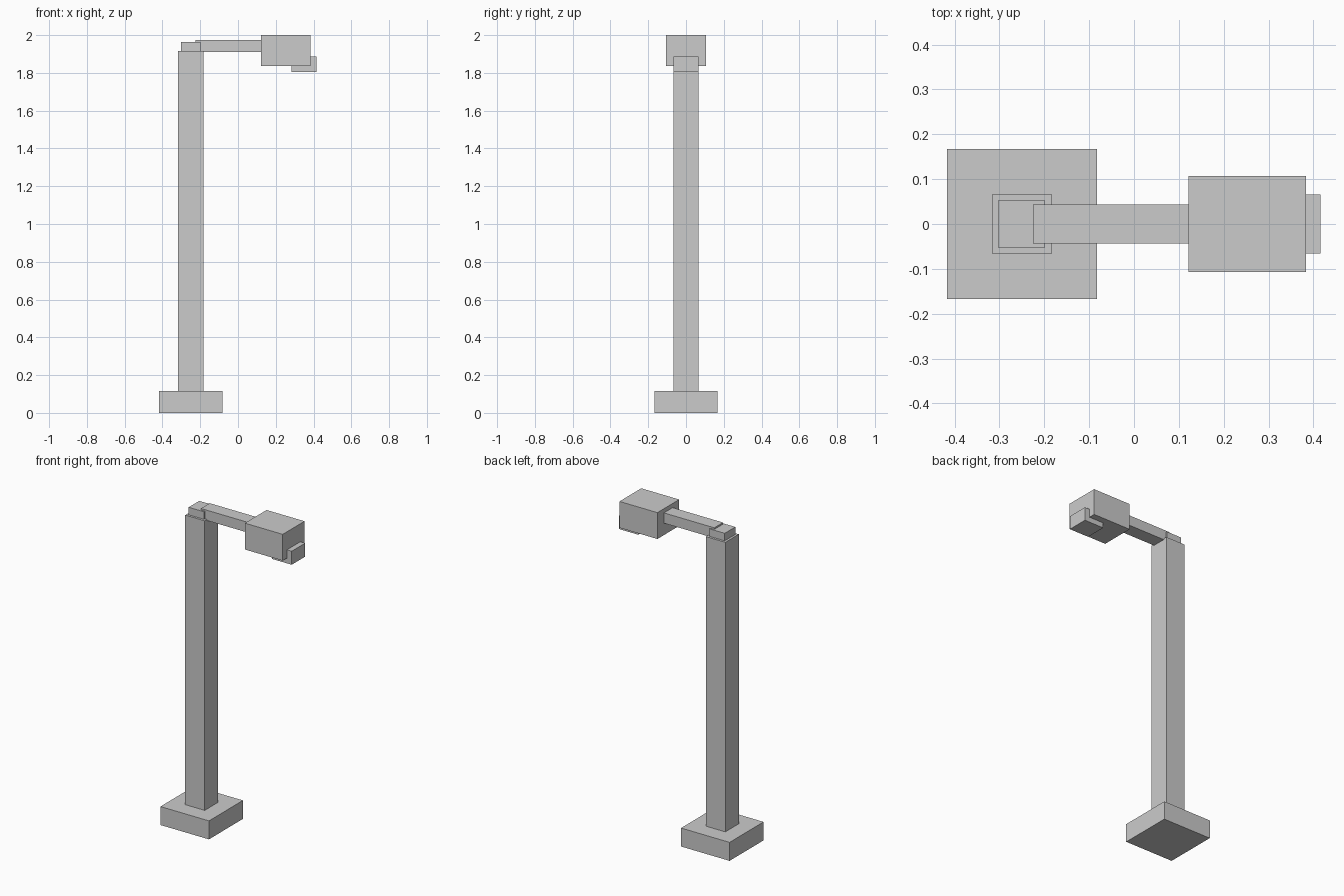
import bpy

if "Cube" in bpy.data.objects:
    bpy.data.objects.remove(bpy.data.objects["Cube"])


def box(name, x, half_y, z):
    """Box from x range, half depth and z range."""
    bpy.ops.mesh.primitive_cube_add(
        size=1, location=((x[0] + x[1]) / 2, 0, (z[0] + z[1]) / 2))
    ob = bpy.context.object
    ob.name = name
    ob.scale = (x[1] - x[0], 2 * half_y, z[1] - z[0])
    bpy.ops.object.transform_apply(location=False, rotation=False, scale=True)
    return ob


# Footing and tall post
box("base", (-0.417, -0.083), 0.167, (0, 0.115))
box("post", (-0.317, -0.183), 0.066, (0.115, 1.917))
# Cap on the post, with the arm reaching out of it
box("post_cap", (-0.303, -0.198), 0.052, (1.917, 1.964))
box("arm", (-0.225, 0.122), 0.043, (1.91, 1.974))
# Lamp housing and the lens block under its outer end
box("lamp_head", (0.122, 0.383), 0.107, (1.836, 2.0))
box("lens", (0.282, 0.416), 0.066, (1.804, 1.888))
